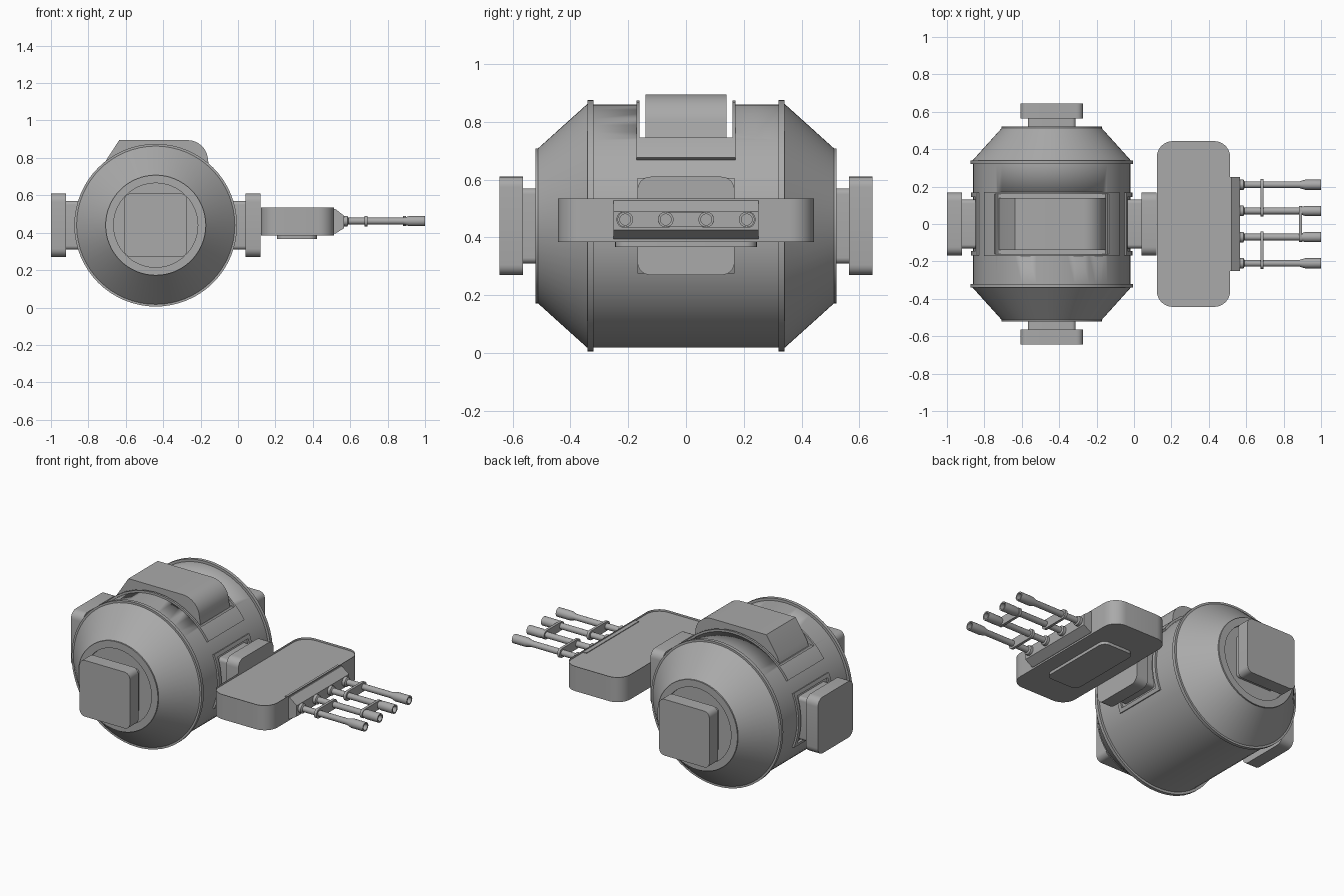
import bpy, bmesh, math
from mathutils import Vector, Matrix

cube = bpy.data.objects.get("Cube")
if cube:
    bpy.data.objects.remove(cube, do_unlink=True)

grey = bpy.data.materials.new("hull_grey")
grey.use_nodes = True
grey.diffuse_color = (0.4, 0.4, 0.4, 1)
grey.node_tree.nodes["Principled BSDF"].inputs["Base Color"].default_value = (0.4, 0.4, 0.4, 1)

CX = CZ = 0.44          # hull axis is at x = -CX, z = CZ
CENTRE = Vector((-CX, 0, CZ))


def finish(name, bm):
    bmesh.ops.recalc_face_normals(bm, faces=bm.faces)
    mesh = bpy.data.meshes.new(name)
    bm.to_mesh(mesh)
    bm.free()
    mesh.materials.append(grey)
    obj = bpy.data.objects.new(name, mesh)
    bpy.context.collection.objects.link(obj)
    bpy.ops.object.select_all(action='DESELECT')
    obj.select_set(True)
    bpy.context.view_layer.objects.active = obj
    bpy.ops.object.shade_smooth_by_angle(angle=math.radians(30))
    return obj


def place(axis, a, b, d):
    """Outline point (a, b) at depth d along an axis."""
    return {'x': (d, a, b), 'y': (a, d, b), 'z': (a, b, d)}[axis]


def prism(bm, outline, axis, d0, d1):
    low = [bm.verts.new(place(axis, a, b, d0)) for a, b in outline]
    high = [bm.verts.new(place(axis, a, b, d1)) for a, b in outline]
    bm.faces.new(low)
    cap = bm.faces.new(high)
    n = len(low)
    for i in range(n):
        j = (i + 1) % n
        bm.faces.new((low[i], low[j], high[j], high[i]))
    return cap


def rounded(ca, cb, ha, hb, r, steps=6):
    pts = []
    for k, (sa, sb) in enumerate(((1, 1), (-1, 1), (-1, -1), (1, -1))):
        for i in range(steps + 1):
            t = math.pi / 2 * (k + i / steps)
            pts.append((ca + sa * (ha - r) + r * math.cos(t),
                        cb + sb * (hb - r) + r * math.sin(t)))
    return pts


def block(name, outline, axis, d0, d1):
    bm = bmesh.new()
    prism(bm, outline, axis, d0, d1)
    return finish(name, bm)


def lathe(name, profile, turn, centre, steps):
    """Revolve (radius, height) points about z, then turn and move."""
    bm = bmesh.new()
    verts = [bm.verts.new((r, 0, h)) for r, h in profile]
    edges = [bm.edges.new(p) for p in zip(verts, verts[1:])]
    bmesh.ops.spin(bm, geom=verts + edges, cent=(0, 0, 0), axis=(0, 0, 1),
                   angle=math.tau, steps=steps, use_duplicate=False)
    bmesh.ops.remove_doubles(bm, verts=bm.verts, dist=1e-4)
    bmesh.ops.transform(bm, matrix=Matrix.Translation(centre) @ turn, verts=bm.verts)
    return finish(name, bm)


def curved_frame(name, mid, outer, inner, half_y, inner_y, r0, r1):
    """Rectangular frame wrapped on the hull, angles in degrees."""
    bm = bmesh.new()

    def patch(a0, a1, y0, y1):
        n = 10
        angles = [math.radians(a0 + (a1 - a0) * i / n) for i in range(n + 1)]
        ring = [(r1, a) for a in angles] + [(r0, a) for a in reversed(angles)]
        pts = [(-CX + r * math.cos(a), CZ + r * math.sin(a)) for r, a in ring]
        prism(bm, pts, 'y', y0, y1)

    patch(mid - outer, mid - inner, -half_y, half_y)
    patch(mid + inner, mid + outer, -half_y, half_y)
    patch(mid - inner, mid + inner, -half_y, -inner_y)
    patch(mid - inner, mid + inner, inner_y, half_y)
    return finish(name, bm)


# Hull: barrel with cone ends, rims and recessed end discs
half = [(0, 0.50), (0.225, 0.50), (0.225, 0.52), (0.268, 0.52), (0.268, 0.512),
        (0.423, 0.34), (0.435, 0.34), (0.435, 0.32), (0.42, 0.32)]
profile = half + [(r, -h) for r, h in reversed(half)]
hull = lathe("hull", profile, Matrix.Rotation(math.pi / 2, 4, 'X'), CENTRE, 64)

# Flat hatch bed cut into the top of the hull
cutter = block("hatch_cutter", rounded(-0.43, 0.9, 0.36, 0.155, 0.01, 1), 'y', -0.16, 0.16)
cutter.hide_render = True
cut = hull.modifiers.new("hatch_bed", 'BOOLEAN')
cut.object = cutter
cut.operation = 'DIFFERENCE'
cut.solver = 'EXACT'
bpy.context.view_layer.objects.active = hull
bpy.ops.object.modifier_apply(modifier=cut.name)
bpy.data.objects.remove(cutter, do_unlink=True)

# Hatch housing with sloped back and rounded front
hatch = [(-0.725, 0.735), (-0.71, 0.78), (-0.635, 0.895)]
for i in range(9):
    t = math.pi / 2 * (1 - i / 8)
    hatch.append((-0.27 + 0.11 * math.cos(t), 0.785 + 0.11 * math.sin(t)))
hatch.append((-0.15, 0.735))
block("hatch_housing", hatch, 'y', -0.14, 0.14)
curved_frame("hatch_frame", 90, 57, 45, 0.172, 0.16, 0.40, 0.433)

# Docking ports on both sides and both ends
for label, mid, s in (("left", 0, 1), ("right", 180, -1)):
    curved_frame(label + "_port_frame", mid, 22.5, 19.5, 0.168, 0.145, 0.40, 0.431)
    block(label + "_port_neck", rounded(0, CZ, 0.13, 0.13, 0.02), 'x',
          -CX + s * 0.38, -CX + s * 0.49)
    block(label + "_port_pad", rounded(0, CZ, 0.168, 0.17, 0.045), 'x',
          -CX + s * 0.48, -CX + s * 0.56)
for label, s in (("front", -1), ("back", 1)):
    block(label + "_port_neck", rounded(-CX, CZ, 0.128, 0.13, 0.02), 'y', s * 0.48, s * 0.575)
    block(label + "_port_pad", rounded(-CX, CZ, 0.168, 0.17, 0.035), 'y', s * 0.563, s * 0.645)

# Weapon tray with a shallow rimmed top
bm = bmesh.new()
cap = prism(bm, rounded(0.318, 0, 0.196, 0.443, 0.085, 8), 'z', 0.385, 0.535)
bmesh.ops.inset_region(bm, faces=[cap], thickness=0.022)
bmesh.ops.translate(bm, verts=cap.verts, vec=(0, 0, -0.012))
finish("weapon_tray", bm)
block("tray_belly_plate", rounded(0.315, 0, 0.107, 0.245, 0.04), 'z', 0.367, 0.39)

# Barrel mount with bevelled nose
mount = [(0.49, 0.395), (0.49, 0.527), (0.52, 0.527), (0.568, 0.49),
         (0.568, 0.425), (0.52, 0.395)]
block("barrel_mount", mount, 'y', -0.25, 0.25)

# Four hollow barrels with flared muzzles
barrel = [(0, 0.54), (0.028, 0.54), (0.028, 0.585), (0.018, 0.59), (0.018, 0.885),
          (0.027, 0.915), (0.027, 1.0), (0.019, 1.0), (0.019, 0.95), (0, 0.95)]
TURN = Matrix.Rotation(math.pi / 2, 4, 'Y')
BARREL_Z = 0.462
for i, y in enumerate((-0.21, -0.07, 0.07, 0.21)):
    lathe(f"barrel_{i + 1}", barrel, TURN, Vector((0, y, BARREL_Z)), 20)

# Clamps tying the barrels together
for name, x, y, hy, hz in (("front_clamp", 0.685, -0.14, 0.1, 0.028),
                           ("back_clamp", 0.685, 0.14, 0.1, 0.028),
                           ("middle_clamp", 0.89, 0, 0.097, 0.026)):
    block(name, rounded(y, BARREL_Z, hy, hz, 0.025), 'x', x - 0.008, x + 0.008)
